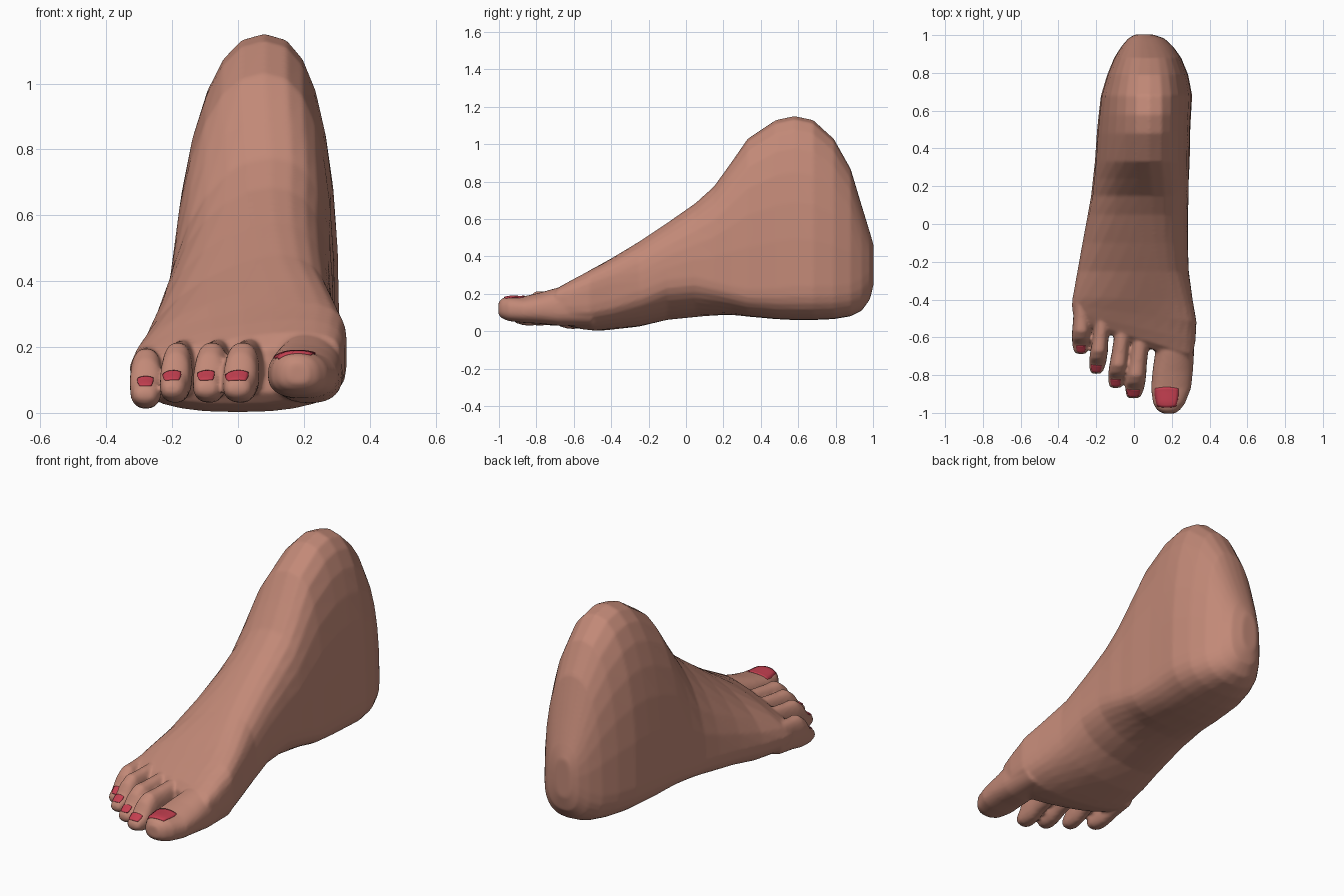
import bpy, bmesh, math
from mathutils import Vector
from mathutils.bvhtree import BVHTree

cube = bpy.data.objects.get("Cube")
if cube:
    bpy.data.objects.remove(cube, do_unlink=True)


def material(name, rgb):
    m = bpy.data.materials.new(name)
    m.use_nodes = True
    m.diffuse_color = (*rgb, 1)
    m.node_tree.nodes["Principled BSDF"].inputs["Base Color"].default_value = (*rgb, 1)
    return m


def add_object(name, bm, mat):
    mesh = bpy.data.meshes.new(name)
    bm.to_mesh(mesh)
    bm.free()
    mesh.materials.append(mat)
    for p in mesh.polygons:
        p.use_smooth = True
    obj = bpy.data.objects.new(name, mesh)
    bpy.context.scene.collection.objects.link(obj)
    return obj


def power(v, e):
    return math.copysign(abs(v) ** e, v)


def section(bm, upper, slant, y, left, right, crown, top, mid, bottom, arch=0, sides=28):
    """One rounded cross-section: crown shifts the ridge, arch lifts the inner edge."""
    centre, half = (left + right) / 2, (right - left) / 2
    ring = []
    for i in range(sides):
        a = math.tau * i / sides
        c, s = math.cos(a), math.sin(a)
        bulge = upper if s >= 0 else 0.8
        x = centre + half * power(c, bulge) + (crown - centre) * max(s, 0) ** 2
        z = mid + (top - mid if s >= 0 else mid - bottom) * power(s, bulge)
        z += arch * ((1 + c) / 2) ** 1.5 * (1 - max(s, 0))
        ring.append(bm.verts.new((x, y - slant * (x - 0.2), z)))
    return ring


def loft(bm, stations, upper=lambda y: 0.85, slant=lambda y: 0):
    rings = [section(bm, upper(s[0]), slant(s[0]), *s) for s in stations]
    n = len(rings[0])
    for a, b in zip(rings, rings[1:]):
        for i in range(n):
            j = (i + 1) % n
            bm.faces.new((a[i], a[j], b[j], b[i]))
    bm.faces.new(rings[0])
    bm.faces.new(rings[-1])


skin = material("skin", (0.54, 0.25, 0.185))
polish = material("red_nail_polish", (0.55, 0.05, 0.08))
bm = bmesh.new()

# Heel, ankle and instep: y, left, right, crown, top, mid, bottom, arch
loft(bm, [
    (1.003, .005, .1, .05, .46, .34, .25),
    (.983, -.03, .16, .06, .53, .32, .17),
    (.94, -.067, .207, .07, .67, .28, .11),
    (.88, -.105, .25, .08, .87, .25, .08),
    (.79, -.142, .287, .08, 1.03, .24, .065),
    (.68, -.175, .308, .08, 1.13, .24, .06),
    (.58, -.187, .302, .08, 1.152, .24, .06),
    (.48, -.197, .297, .08, 1.13, .23, .065),
    (.33, -.207, .295, .08, 1.03, .215, .075, .01),
    (.24, -.217, .29, .09, .9, .2, .075, .04),
    (.15, -.227, .29, .1, .775, .195, .065, .07),
    (.05, -.245, .285, .1, .685, .19, .05, .1),
    (-.1, -.273, .285, .11, .58, .175, .035, .1),
    (-.25, -.3, .29, .13, .48, .155, .008, .06),
    (-.4, -.325, .31, .17, .39, .145, .002, .02),
    (-.5, -.33, .33, .19, .335, .14, .002),
    (-.59, -.325, .325, .18, .285, .135, .01),
    (-.66, -.31, .31, .18, .245, .13, .025),
    (-.7, -.28, .29, .16, .2, .13, .06),
], upper=lambda y: min(1.08, max(0.85, 0.97 - y * 0.45)),
    slant=lambda y: max(0, -0.38 - y) * 1.1)

# Big toe
loft(bm, [
    (-1.003, .152, .215, .18, .152, .115, .09),
    (-.985, .122, .243, .18, .176, .115, .07),
    (-.95, .101, .27, .18, .187, .115, .055),
    (-.87, .09, .302, .18, .186, .115, .045),
    (-.78, .098, .312, .19, .207, .12, .04),
    (-.68, .112, .318, .21, .235, .12, .03),
    (-.5, .12, .318, .21, .26, .13, .03),
])

# Small toes: tip x, tip y, root x, half width, drop, nail half width
toes = {
    "second": (-.003, -.923, .035, .052, 0, .036),
    "third": (-.097, -.868, -.058, .049, 0, .027),
    "fourth": (-.2, -.793, -.163, .046, 0, .028),
    "little": (-.281, -.688, -.275, .049, .018, .025),
}
# Shared toe shape: distance from tip, width factor, top, bottom
toe_shape = [(0, .45, .085, .06), (.012, .75, .103, .045), (.05, .95, .13, .033),
             (.08, 1, .182, .03), (.12, 1, .214, .032), (.18, .92, .215, .045),
             (.3, .88, .225, .06)]
for x, y, root, w, drop, _ in toes.values():
    stations = []
    for d, f, top, bottom in toe_shape:
        cx = x + (root - x) * d / .3
        stations.append((y + d, cx - w * f, cx + w * f, cx, top - drop,
                         (top + bottom) / 2 - drop, bottom - drop))
    loft(bm, stations)

# Fuse everything into one skin
bmesh.ops.recalc_face_normals(bm, faces=bm.faces)
foot = add_object("foot", bm, skin)
remesh = foot.modifiers.new("fuse", 'REMESH')
remesh.mode = 'VOXEL'
remesh.voxel_size = 0.009
remesh.use_smooth_shade = True
relax = foot.modifiers.new("relax", 'SMOOTH')
relax.factor = 0.5
relax.iterations = 4
bpy.context.view_layer.update()
tree = BVHTree.FromObject(foot, bpy.context.evaluated_depsgraph_get())


def nail(name, centre, up, half_w, half_h, n=8):
    """Thin rounded plate laid onto the toe surface, narrower at the tip."""
    side, up = Vector((1, 0, 0)), Vector(up).normalized()
    out = side.cross(up)
    bm = bmesh.new()
    grid = []
    for j in range(n + 1):
        row = []
        for i in range(n + 1):
            u, v = 2 * i / n - 1, 2 * j / n - 1
            p = (Vector(centre) + side * half_w * u * (.9 + .1 * v) * math.sqrt(1 - v * v / 6)
                 + up * half_h * v * math.sqrt(1 - u * u / 4))
            hit, normal, _, _ = tree.ray_cast(p + out * .3, -out)
            row.append(bm.verts.new(hit + normal * .004 if hit else p))
        grid.append(row)
    for a, b in zip(grid, grid[1:]):
        for i in range(n):
            bm.faces.new((a[i], a[i + 1], b[i + 1], b[i]))
    obj = add_object(name, bm, polish)
    plate = obj.modifiers.new("plate", 'SOLIDIFY')
    plate.thickness = 0.007
    plate.offset = -1


# Painted nails
nail("big_toe_nail", (.173, -.917, .185), (0, 1, 0), .066, .054)
for name, (x, y, root, w, drop, nail_w) in toes.items():
    nail(name + "_toe_nail", (x, y + .028, .113 - drop), (0, .85, .53), nail_w, .022)
